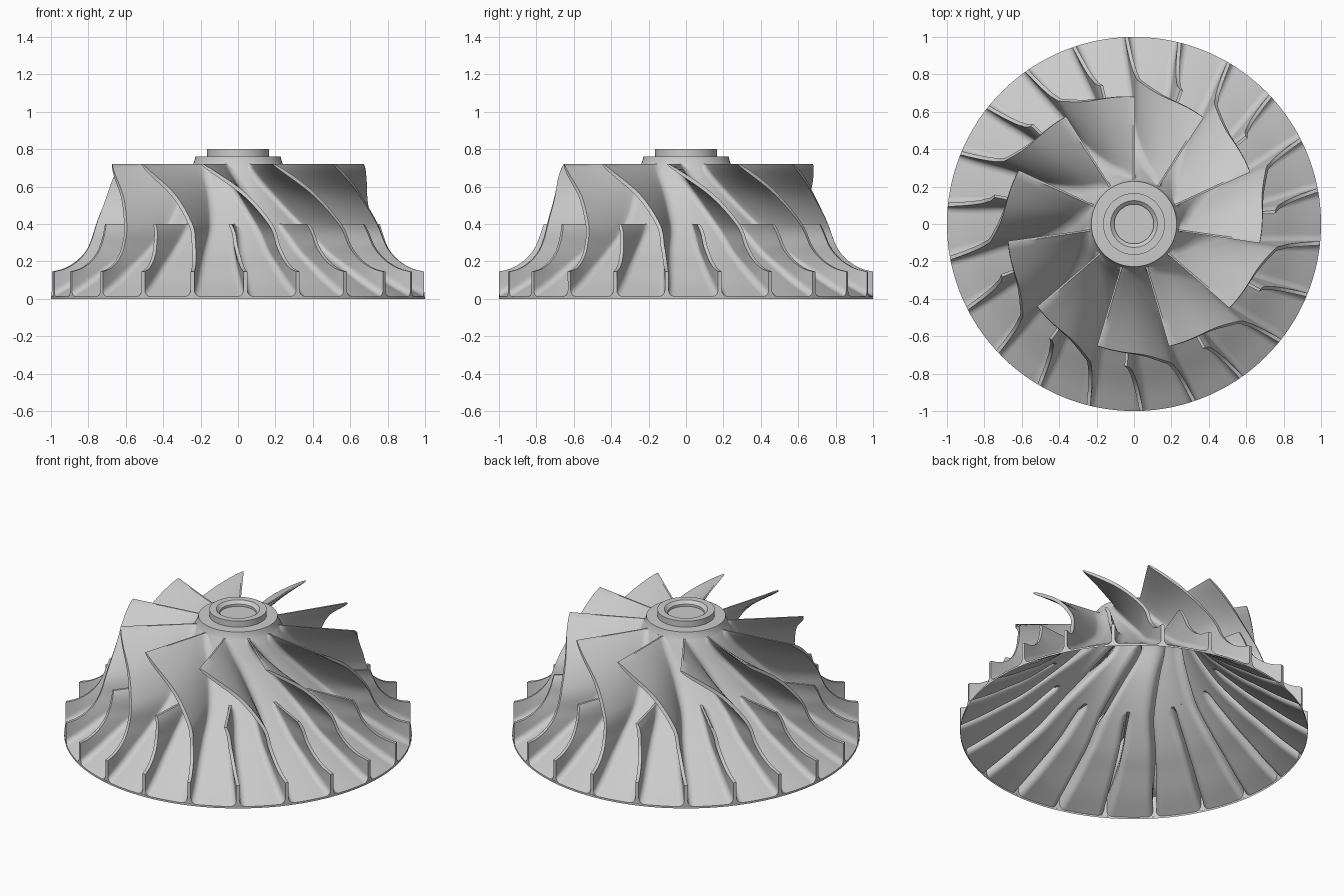
import bpy, bmesh
from math import sin, cos, pi, radians, sqrt
from mathutils import Vector

if "Cube" in bpy.data.objects:
    bpy.data.objects.remove(bpy.data.objects["Cube"])

BLADES = 11
PITCH = 2 * pi / BLADES
SUB = 8                      # stations per table segment
SPLIT = 2 * SUB              # station where the splitter blades begin
HALF, FILLET = 0.010, 0.034  # blade half thickness, root fillet radius

# wrap angle, hub r, hub z, shroud r, shroud z (inlet to outlet)
STATIONS = [
    (0, .24, .72, .68, .72),
    (19, .325, .56, .70, .56),
    (29.5, .46, .40, .76, .40),
    (32, .63, .25, .805, .28),
    (33.3, .76, .16, .86, .21),
    (34.3, .88, .08, .93, .165),
    (35, 1.0, .012, 1.0, .145)]
LAST = SUB * (len(STATIONS) - 1)


def station(i):
    """Smooth interpolation through the station table."""
    k = min(max(int(i // SUB), 0), len(STATIONS) - 2)
    t = i / SUB - k
    p1, p2 = STATIONS[k], STATIONS[k + 1]
    p0 = STATIONS[k - 1] if k else [2 * a - b for a, b in zip(p1, p2)]
    p3 = STATIONS[k + 2] if k + 2 < len(STATIONS) else [2 * b - a for a, b in zip(p1, p2)]
    return [.5 * (2 * b + (c - a) * t + (2 * a - 5 * b + 4 * c - d) * t * t
                  + (3 * b - a - 3 * c + d) * t ** 3)
            for a, b, c, d in zip(p0, p1, p2, p3)]


def mean(i, v):
    """Angle, radius, height on the blade's middle surface."""
    w, rh, zh, rs, zs = station(i)
    return radians(90 + w), rh + (rs - rh) * v, zh + (zs - zh) * v


def cart(a, r, z):
    return Vector((r * cos(a), r * sin(a), z))


def half_angle(i, v, h):
    """Angular half width giving true thickness h across the blade."""
    e = .05
    lo, hi = max(i - e, 0), min(i + e, LAST)
    ds = cart(*mean(hi, v)) - cart(*mean(lo, v))
    dv = cart(*mean(i, v + e)) - cart(*mean(i, v - e))
    a, r, z = mean(i, v)
    n = ds.cross(dv).normalized()
    c = abs(n.dot(Vector((-sin(a), cos(a), 0))))
    return h / (r * max(c, .5))


def sizes(i, start):
    """Half thickness and sideways fillet, rounded off at the leading edge."""
    t = min((i - start) / 5, 1)
    grow = sqrt(1 - (1 - t) ** 2)
    edge = .0035 if start == 0 else .0065
    return edge + (HALF - edge) * grow, FILLET * (.1 + .9 * grow)


def blade_side(i, start):
    """(span fraction, half thickness) from fillet foot to tip."""
    w, rh, zh, rs, zs = station(i)
    span = sqrt((rs - rh) ** 2 + (zs - zh) ** 2)
    half, flare = sizes(i, start)
    rows = []
    for k in range(7):
        q = k / 6 * pi / 2
        rows.append((FILLET * (1 - cos(q)) / span, half + flare * (1 - sin(q))))
    v0 = rows[-1][0]
    return rows + [(v0 + (1 - v0) * k / 8, half) for k in range(1, 9)]


def grid(bm, pts):
    rows = [[bm.verts.new(p) for p in row] for row in pts]
    for r0, r1 in zip(rows, rows[1:]):
        for j in range(len(r0) - 1):
            bm.faces.new((r0[j], r1[j], r1[j + 1], r0[j + 1]))
    return rows


def finish(name, bm, angle=32):
    bmesh.ops.remove_doubles(bm, verts=bm.verts, dist=1e-5)
    me = bpy.data.meshes.new(name)
    bm.to_mesh(me)
    bm.free()
    ob = bpy.data.objects.new(name, me)
    bpy.context.collection.objects.link(ob)
    bpy.ops.object.select_all(action='DESELECT')
    ob.select_set(True)
    bpy.context.view_layer.objects.active = ob
    bpy.ops.object.shade_smooth_by_angle(angle=radians(angle))


def blades(name, start, shift):
    bm = bmesh.new()
    for b in range(BLADES):
        off = b * PITCH + shift
        pts = []
        for i in range(start, LAST + 1):
            left, right = [], []
            for v, h in blade_side(i, start):
                a, r, z = mean(i, v)
                d = half_angle(i, v, h)
                left.append(cart(a + off - d, r, z))
                right.append(cart(a + off + d, r, z))
            pts.append(left + right[::-1])
        rows = grid(bm, pts)
        # leading and trailing edge faces
        for row, flip in ((rows[0], False), (rows[-1], True)):
            n = len(row)
            for j in range(n // 2 - 1):
                q = [row[j], row[j + 1], row[n - 2 - j], row[n - 1 - j]]
                bm.faces.new(q[::-1] if flip else q)
    finish(name, bm)


def revolve(name, profile, seg=132):
    bm = bmesh.new()
    grid(bm, [[cart(2 * pi * (j % seg) / seg, r, z) for j in range(seg + 1)]
              for r, z in profile])
    bmesh.ops.dissolve_degenerate(bm, edges=bm.edges, dist=1e-6)
    finish(name, bm)


def hub_row(i, base, half, split):
    """Points across half a passage, between the blade feet."""
    a, r, z = mean(i, 0)
    lo = half_angle(i, 0, sum(sizes(i, 0)))
    hi = PITCH / 2
    if split:
        hi -= half_angle(i, 0, sum(sizes(i, SPLIT)))
    if half:
        lo, hi = PITCH - hi, PITCH - lo
    return [cart(base + a + lo + (hi - lo) * k / 6, r, z) for k in range(7)]


# Hub shell: open underneath, with slots where the hollow blades join
bm = bmesh.new()
for b in range(BLADES):
    for half in (0, 1):
        grid(bm, [hub_row(i, b * PITCH, half, False) for i in range(SPLIT + 1)])
        grid(bm, [hub_row(i, b * PITCH, half, True) for i in range(SPLIT, LAST + 1)])
finish("hub", bm, 40)

blades("main_blades", 0, 0)
blades("splitter_blades", SPLIT, PITCH / 2)

# Thin rim under the outlet
revolve("rim", [(1.0, .012), (1.0, 0)])

# Nose collar with raised ring and shallow bore
revolve("nose_collar", [
    (0, .768), (.105, .768), (.105, .782), (.125, .80), (.165, .80), (.165, .762),
    (.228, .76), (.231, .745), (.236, .73), (.24, .72)])
